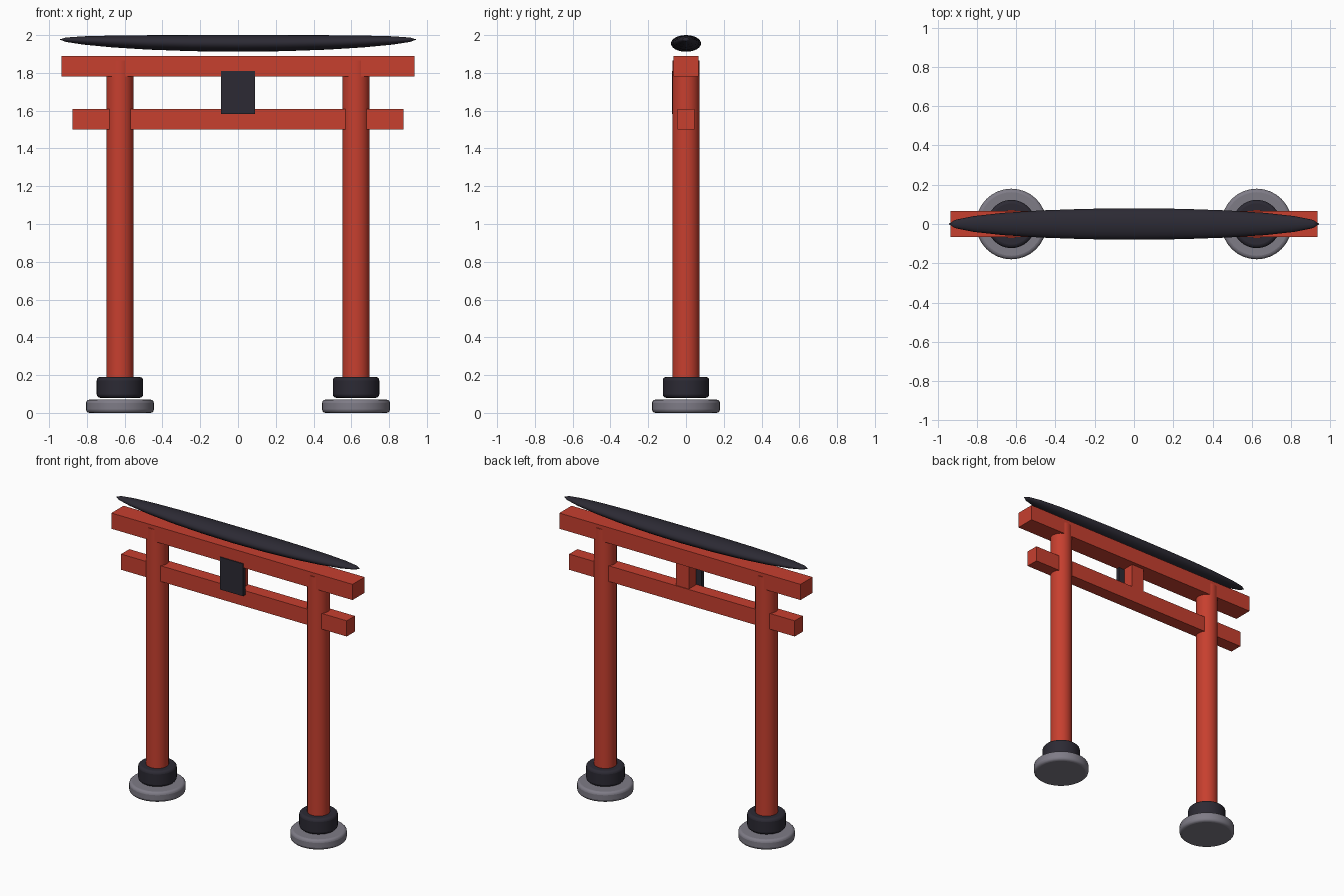
import bpy
import math

if "Cube" in bpy.data.objects:
    bpy.data.objects.remove(bpy.data.objects["Cube"])


def material(name, rgb):
    m = bpy.data.materials.new(name)
    m.diffuse_color = (*rgb, 1)
    m.use_nodes = True
    m.node_tree.nodes["Principled BSDF"].inputs["Base Color"].default_value = m.diffuse_color
    return m


RED = material("red_lacquer", (0.57, 0.05, 0.028))
BLACK = material("dark_lacquer", (0.025, 0.023, 0.034))
STONE = material("stone", (0.21, 0.20, 0.24))


def finish(name, mat, smooth=False):
    ob = bpy.context.object
    ob.name = name
    ob.data.materials.append(mat)
    if smooth:
        bpy.ops.object.shade_smooth_by_angle(angle=math.radians(40))
    return ob


def box(name, mat, lo, hi):
    bpy.ops.mesh.primitive_cube_add(size=1, location=[(a + b) / 2 for a, b in zip(lo, hi)])
    bpy.context.object.scale = [b - a for a, b in zip(lo, hi)]
    bpy.ops.object.transform_apply(location=False, rotation=False, scale=True)
    return finish(name, mat)


def cylinder(name, mat, x, radius, z0, z1, bevel=0):
    bpy.ops.mesh.primitive_cylinder_add(vertices=32, radius=radius, depth=z1 - z0,
                                        location=(x, 0, (z0 + z1) / 2))
    ob = finish(name, mat, True)
    if bevel:
        mod = ob.modifiers.new("rounded_rim", 'BEVEL')
        mod.width = bevel
        mod.segments = 3
        mod.limit_method = 'ANGLE'
    return ob


# Pillars with collars and stone footings
for side, x in (("left", -0.625), ("right", 0.625)):
    cylinder(side + "_footing", STONE, x, 0.18, 0.0, 0.07, 0.018)
    cylinder(side + "_collar", BLACK, x, 0.123, 0.08, 0.19, 0.018)
    cylinder(side + "_pillar", RED, x, 0.072, 0.08, 1.865)

# Crossbeams and centre strut
box("upper_beam", RED, (-0.935, -0.067, 1.78), (0.935, 0.067, 1.89))
box("lower_beam", RED, (-0.875, -0.045, 1.50), (0.875, 0.045, 1.61))
box("centre_strut", RED, (-0.05, -0.04, 1.60), (0.05, 0.04, 1.79))

# Blank plaque on the front
box("plaque", BLACK, (-0.09, -0.073, 1.583), (0.09, -0.045, 1.81))

# Roof ridge: stretched sphere lying along x, tips bent upward
bpy.ops.mesh.primitive_uv_sphere_add(segments=24, ring_count=12, radius=1,
                                     rotation=(0, math.pi / 2, 0))
bpy.ops.object.transform_apply(location=False, rotation=True, scale=False)
roof = finish("roof_ridge", BLACK, True)
for v in roof.data.vertices:
    x, y, z = v.co
    v.co = (0.945 * x, 0.08 * y, 1.956 + 0.044 * z + 0.021 * x * x)
